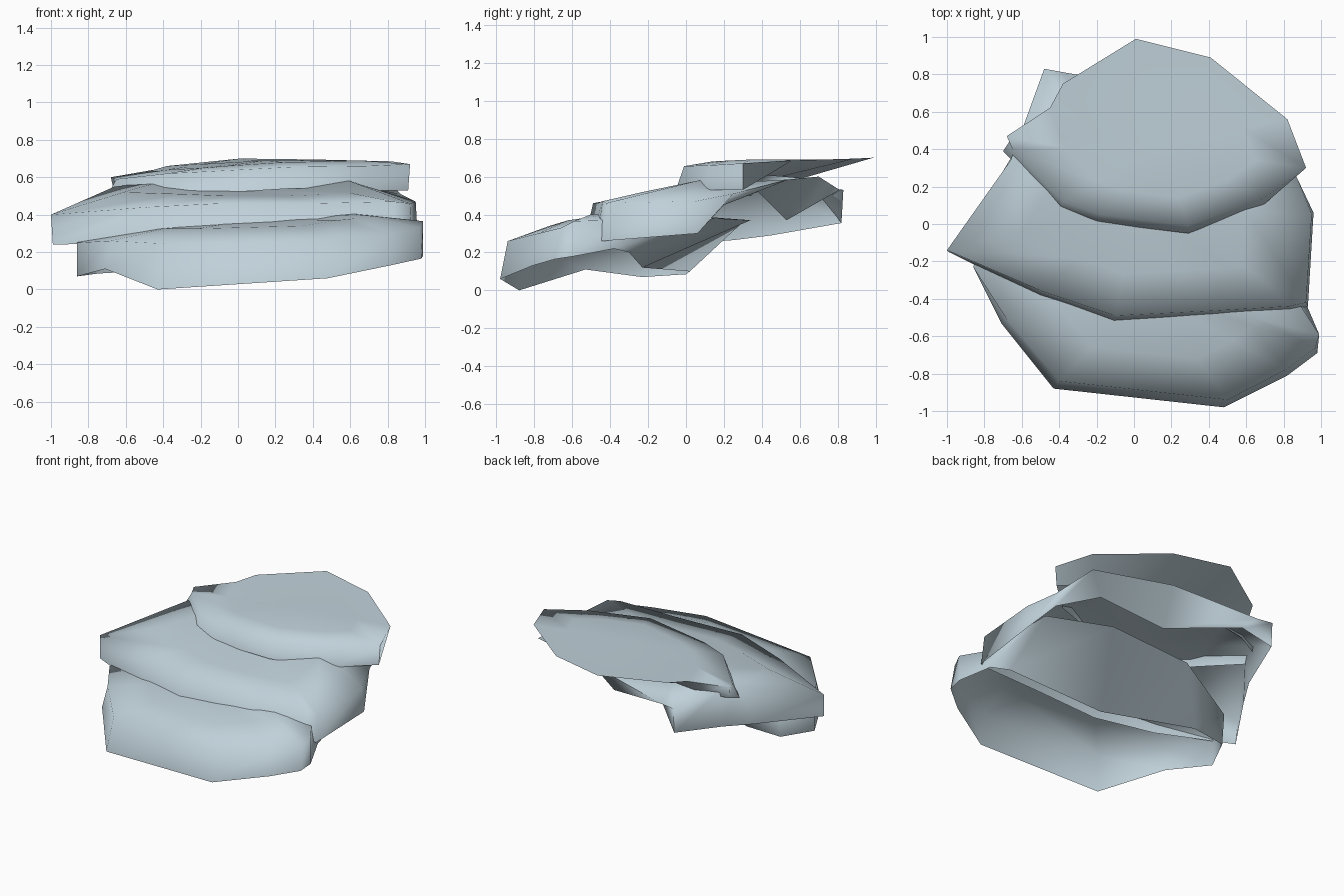
import bpy, bmesh, math
from mathutils import Vector

stone = bpy.data.materials.new("pale blue grey stone")
stone.diffuse_color = (0.53, 0.64, 0.70, 1)


def slab(name, stations, centre, mid):
    """Open-bottomed rock slab. Each station: bottom xyz, rim xyz, inner-ring z."""
    bm = bmesh.new()
    c = Vector(centre)
    rings = [[], [], []]
    for s in stations:
        low, rim = Vector(s[:3]), Vector(s[3:6])
        inner = rim.lerp(c, mid)
        inner.z = s[6]
        for ring, p in zip(rings, (low, rim, inner)):
            ring.append(bm.verts.new(p))
    top = bm.verts.new(c)
    n = len(stations)
    for i in range(n):
        j = (i + 1) % n
        for a, b in zip(rings, rings[1:]):
            bm.faces.new((a[i], a[j], b[j], b[i]))
        bm.faces.new((rings[2][i], rings[2][j], top))
    me = bpy.data.meshes.new(name)
    bm.to_mesh(me)
    bm.free()
    me.materials.append(stone)
    ob = bpy.data.objects.new(name, me)
    bpy.context.collection.objects.link(ob)
    bpy.ops.object.select_all(action='DESELECT')
    ob.select_set(True)
    bpy.context.view_layer.objects.active = ob
    bpy.ops.object.shade_smooth_by_angle(angle=math.radians(100))


# Lowest slab at the front, undercut at the back
slab("lower_slab", [
    (-.86, -.23, .07, -.86, -.23, .25, .32),
    (-.71, -.53, .11, -.68, -.51, .26, .325),
    (-.43, -.88, .00, -.40, -.84, .245, .325),
    (.48, -.98, .06, .50, -.94, .26, .34),
    (.82, -.81, .13, .81, -.78, .30, .37),
    (.98, -.69, .165, .97, -.66, .33, .38),
    (.99, -.59, .18, .99, -.59, .365, .40),
    (.90, -.38, .22, .88, -.42, .37, .41),
    (.80, -.30, .20, .88, .15, .38, .40),
    (.09, -.23, .12, .46, .34, .37, .39),
    (-.50, .02, .10, -.20, .30, .36, .36),
    (-.75, .00, .085, -.75, .02, .30, .33),
], (.08, -.36, .375), .38)

# Middle slab with a saddle-shaped top and a long left side
slab("middle_slab", [
    (-.99, -.15, .24, -1.0, -.14, .40, .52),
    (-.50, -.39, .25, -.49, -.36, .44, .51),
    (-.11, -.53, .28, -.10, -.49, .46, .50),
    (.40, -.50, .28, .40, -.465, .46, .50),
    (.84, -.47, .27, .83, -.44, .47, .51),
    (.93, -.44, .26, .92, -.42, .46, .52),
    (.96, .06, .30, .95, .05, .47, .58),
    (.83, .20, .45, .87, .25, .51, .575),
    (.60, .38, .52, .80, .54, .585, .575),
    (.20, .53, .37, .25, .70, .60, .57),
    (-.32, .72, .48, -.37, .81, .53, .57),
    (-.48, .82, .355, -.48, .83, .53, .57),
    (-.60, .45, .29, -.60, .50, .55, .575),
    (-.72, .25, .265, -.66, .34, .55, .58),
], (.02, .10, .535), .38)

# Highest slab at the back, thinning out to its rear edge
slab("upper_slab", [
    (-.70, .39, .50, -.65, .40, .59, .64),
    (-.40, .08, .50, -.38, .12, .62, .65),
    (-.20, .01, .51, -.18, .05, .63, .66),
    (.29, -.05, .54, .29, -.01, .655, .68),
    (.69, .10, .53, .68, .13, .66, .685),
    (.91, .30, .53, .92, .30, .67, .69),
    (.60, .38, .61, .82, .56, .685, .69),
    (.35, .50, .60, .41, .89, .695, .69),
    (.03, .61, .59, .01, .99, .70, .69),
    (-.30, .55, .56, -.38, .75, .66, .67),
    (-.46, .54, .54, -.45, .62, .64, .66),
    (-.66, .45, .51, -.68, .47, .60, .64),
], (.15, .42, .69), .35)
